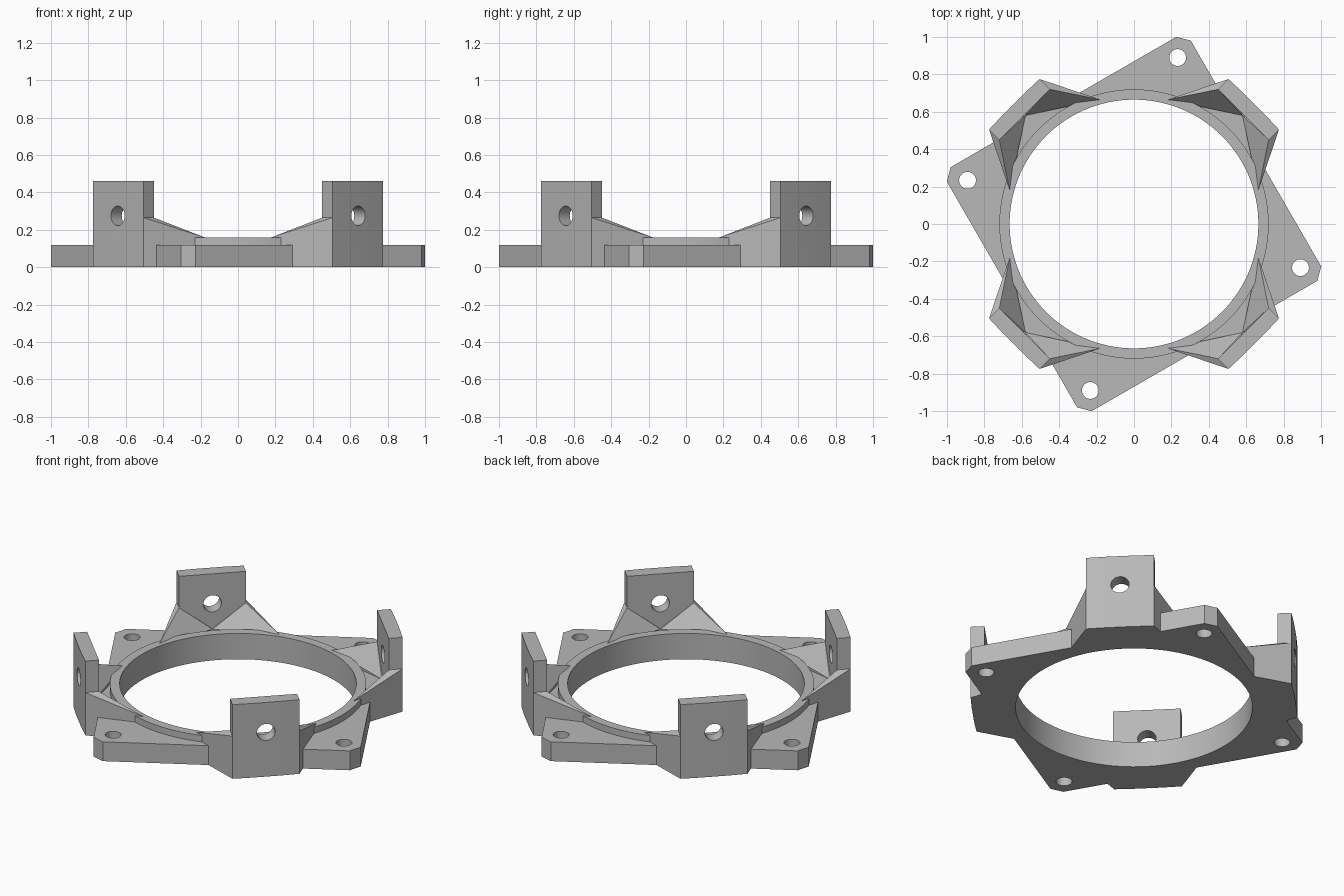
import bpy, bmesh, math
from mathutils import Matrix, Vector

if "Cube" in bpy.data.objects:
    bpy.data.objects.remove(bpy.data.objects["Cube"], do_unlink=True)

grey = bpy.data.materials.new("plain grey")
grey.use_nodes = True
grey.diffuse_color = (0.48, 0.48, 0.48, 1)
grey.node_tree.nodes["Principled BSDF"].inputs["Base Color"].default_value = grey.diffuse_color

PLATE_TOP, RING_TOP, ARM_TOP, TAB_TOP = 0.12, 0.16, 0.265, 0.46
BORE, RING_OUTER = 0.665, 0.72
QUARTERS = [math.radians(90 * i) for i in range(4)]


def finish(name, bm):
    bmesh.ops.recalc_face_normals(bm, faces=bm.faces)
    mesh = bpy.data.meshes.new(name)
    bm.to_mesh(mesh)
    bm.free()
    obj = bpy.data.objects.new(name, mesh)
    bpy.context.collection.objects.link(obj)
    mesh.materials.append(grey)
    return obj


def prism(name, outline, top):
    """Extrude a flat outline from the ground up to top."""
    bm = bmesh.new()
    face = bm.faces.new([bm.verts.new((x, y, 0)) for x, y in outline])
    new = bmesh.ops.extrude_face_region(bm, geom=[face])["geom"]
    bmesh.ops.translate(bm, vec=(0, 0, top),
                        verts=[v for v in new if isinstance(v, bmesh.types.BMVert)])
    return finish(name, bm)


def hull(name, columns):
    """Convex solid standing on the ground, from (x, y, height) columns."""
    bm = bmesh.new()
    for x, y, z in columns:
        bm.verts.new((x, y, 0))
        bm.verts.new((x, y, z))
    bmesh.ops.convex_hull(bm, input=bm.verts)
    bmesh.ops.dissolve_limit(bm, angle_limit=0.01, verts=bm.verts, edges=bm.edges)
    return finish(name, bm)


def cylinder(radius, depth, matrix, segments=32):
    bm = bmesh.new()
    bmesh.ops.create_cone(bm, cap_ends=True, segments=segments, radius1=radius,
                          radius2=radius, depth=depth, matrix=matrix)
    return finish("cutter", bm)


def combine(obj, other, operation):
    """Apply a boolean and discard the helper."""
    mod = obj.modifiers.new("boolean", "BOOLEAN")
    mod.object, mod.operation, mod.solver = other, operation, "EXACT"
    other.hide_render = True
    bpy.context.view_layer.objects.active = obj
    bpy.ops.object.modifier_apply(modifier=mod.name)
    bpy.data.objects.remove(other, do_unlink=True)


def smooth(obj):
    bpy.ops.object.select_all(action="DESELECT")
    obj.select_set(True)
    bpy.context.view_layer.objects.active = obj
    bpy.ops.object.shade_smooth_by_angle(angle=math.radians(25))


def turned(points, angle):
    rot = Matrix.Rotation(angle, 2)
    return [rot @ Vector(p) for p in points]


# Points of one corner bracket, in the +x +y quadrant
tip, outer, inner, middle = (0.18, 0.665), (0.505, 0.775), (0.45, 0.72), (0.58, 0.58)

# Mounting plate: turned square with clipped corners, joined to the bracket floor
corners, floor = [], []
for a in QUARTERS:
    corners += turned([(1.0255, -0.04), (1.0255, 0.04)], a + math.radians(75))
    floor += turned([tip[::-1], outer[::-1], outer, tip], a)
plate = prism("mounting_plate", corners, PLATE_TOP)
combine(plate, prism("bracket_floor", floor, PLATE_TOP), "UNION")
combine(plate, cylinder(0.69, 1, Matrix(), 96), "DIFFERENCE")
for a in QUARTERS:
    x, y = turned([(0.92, 0)], a + math.radians(75.3))[0]
    combine(plate, cylinder(0.045, 1, Matrix.Translation((x, y, 0))), "DIFFERENCE")
smooth(plate)

# Central ring: rectangular section spun about the axis
bm = bmesh.new()
section = [bm.verts.new((r, 0, z)) for r, z in
           ((BORE, 0), (RING_OUTER, 0), (RING_OUTER, RING_TOP), (BORE, RING_TOP))]
edges = [bm.edges.new((section[i], section[i - 1])) for i in range(4)]
bmesh.ops.spin(bm, geom=section + edges, axis=(0, 0, 1), cent=(0, 0, 0),
               angle=math.tau, steps=120, use_merge=True)
bmesh.ops.remove_doubles(bm, verts=bm.verts, dist=0.0001)
smooth(finish("central_ring", bm))

# Four brackets: upright drilled tab with two sloping arms each
tab_outline = [(0.827, -0.191), (0.905, -0.191), (0.909, -0.08),
               (0.909, 0.08), (0.905, 0.191), (0.827, 0.191)]
for i, a in enumerate(QUARTERS):
    diagonal = a + math.radians(45)
    tab = prism(f"upright_tab_{i + 1}", turned(tab_outline, diagonal), TAB_TOP)
    drill = (Matrix.Rotation(diagonal, 4, "Z") @ Matrix.Translation((0.87, 0, 0.275))
             @ Matrix.Rotation(math.radians(90), 4, "Y"))
    combine(tab, cylinder(0.052, 0.4, drill), "DIFFERENCE")
    smooth(tab)
    for side, flip in (("left", 1), ("right", -1)):
        footprint = turned([p[::flip] for p in (tip, outer, inner, middle)], a)
        heights = (RING_TOP, ARM_TOP, ARM_TOP, PLATE_TOP)
        hull(f"sloping_arm_{side}_{i + 1}",
             [(p.x, p.y, h) for p, h in zip(footprint, heights)])
